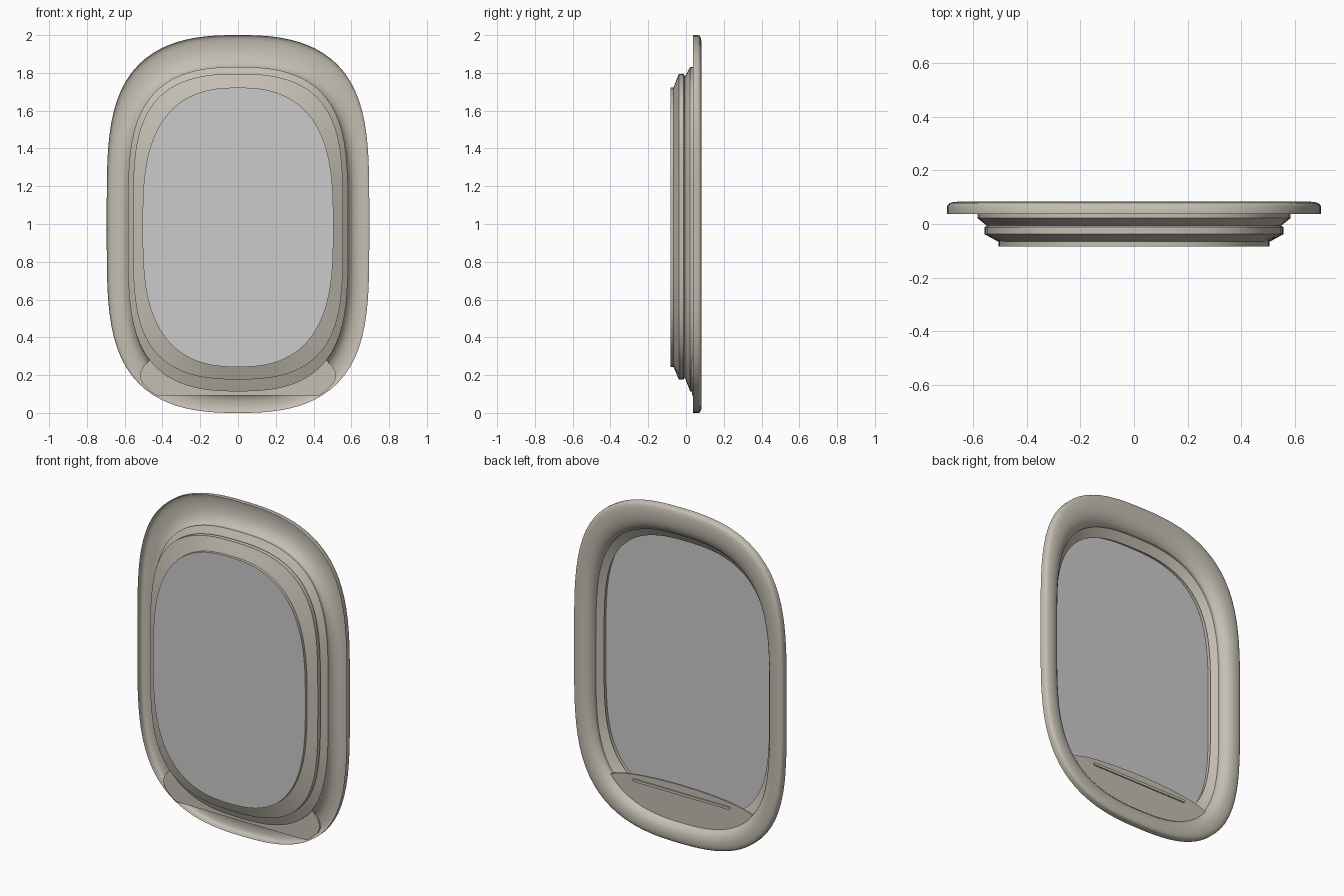
import bpy, bmesh, math

if "Cube" in bpy.data.objects:
    bpy.data.objects.remove(bpy.data.objects["Cube"])

N = 112

beige = bpy.data.materials.new("beige_plastic")
beige.diffuse_color = (0.56, 0.52, 0.45, 1)
beige.use_nodes = True
beige.node_tree.nodes["Principled BSDF"].inputs["Base Color"].default_value = beige.diffuse_color


def loop(bm, hx, z0, z1, y, p=2.6, q=3.9):
    """Rounded window outline |x|^p + |z|^q = 1 at depth y."""
    c, h = (z0 + z1) / 2, (z1 - z0) / 2
    vs = []
    for i in range(N):
        a = 2 * math.pi * i / N
        ca, sa = math.cos(a), math.sin(a)
        lo, hi = 0.9, 1.5
        for _ in range(30):
            r = (lo + hi) / 2
            if abs(r * ca) ** p + abs(r * sa) ** q > 1:
                hi = r
            else:
                lo = r
        vs.append(bm.verts.new((r * ca * hx, y, r * sa * h + c)))
    return vs


def finish(bm, name, mat=None, angle=30):
    me = bpy.data.meshes.new(name)
    bm.to_mesh(me)
    bm.free()
    ob = bpy.data.objects.new(name, me)
    bpy.context.collection.objects.link(ob)
    if mat:
        me.materials.append(mat)
    bpy.context.view_layer.objects.active = ob
    ob.select_set(True)
    bpy.ops.object.shade_smooth_by_angle(angle=math.radians(angle))
    ob.select_set(False)
    return ob


def shell(name, rows, angle=30):
    """Skin between successive window outlines."""
    bm = bmesh.new()
    loops = [loop(bm, *r) for r in rows]
    for a, b in zip(loops, loops[1:]):
        for i in range(N):
            j = (i + 1) % N
            bm.faces.new((a[i], b[i], b[j], a[j]))
    bmesh.ops.recalc_face_normals(bm, faces=bm.faces)
    return finish(bm, name, beige, angle)


def slab(name, pts, y0, y1, mat=None):
    """Flat x-z outline extruded in depth."""
    bm = bmesh.new()
    f = bm.faces.new([bm.verts.new((x, y0, z)) for x, z in pts])
    ext = bmesh.ops.extrude_face_region(bm, geom=[f])["geom"]
    for v in ext:
        if isinstance(v, bmesh.types.BMVert):
            v.co.y = y1
    bmesh.ops.recalc_face_normals(bm, faces=bm.faces)
    return finish(bm, name, mat)


def pane(name, *row):
    bm = bmesh.new()
    bm.faces.new(loop(bm, *row))
    return finish(bm, name)


# Rounded cabin-side trim: hollow shell, open towards the front
# (t = how far the outline has moved in from the rim to the opening)
profile = [(0, .038), (0, .066), (.03, .073), (.09, .078), (.19, .0815), (.34, .083),
           (.5, .082), (.65, .078), (.79, .070), (.90, .058), (.97, .046), (1, .037)]
shell("trim_frame", [(.695 - .112 * t, .114 * t, 2 - .169 * t, y) for t, y in profile], 60)

# Stepped reveal leading to the panes
shell("stepped_reveal", [
    (.583, .114, 1.831, .037), (.583, .114, 1.831, .022),
    (.548, .186, 1.780, -.006), (.556, .177, 1.795, -.012),
    (.556, .177, 1.795, -.038), (.505, .243, 1.722, -.066, 2.5, 3.0),
    (.505, .243, 1.722, -.083, 2.5, 3.0)])

# Outer and inner flat panes
pane("outer_pane", .505, .243, 1.722, -.083, 2.5, 3.0)
pane("inner_pane", .555, .178, 1.794, -.034)

# Retracted shade panel with arched top, passing through the reveal
half = [(.43, .093), (.455, .107), (.505, .155), (.52, .19), (.515, .22), (.50, .25)]
arch = [(.48 * math.cos(math.pi * t / 24), .265 + .07 * math.sin(math.pi * t / 24))
        for t in range(25)]
slab("shade_panel", half + arch + [(-x, z) for x, z in reversed(half)], .033, .043, beige)

# Slim pull lip on the shade
r, w, zc = .008, .315, .285
lip = []
for s in (1, -1):
    for k in range(9):
        a = -math.pi / 2 + math.pi * k / 8
        lip.append((s * (w + r * math.cos(a)), zc + s * r * math.sin(a)))
slab("shade_pull_lip", lip, .042, .050, beige)
